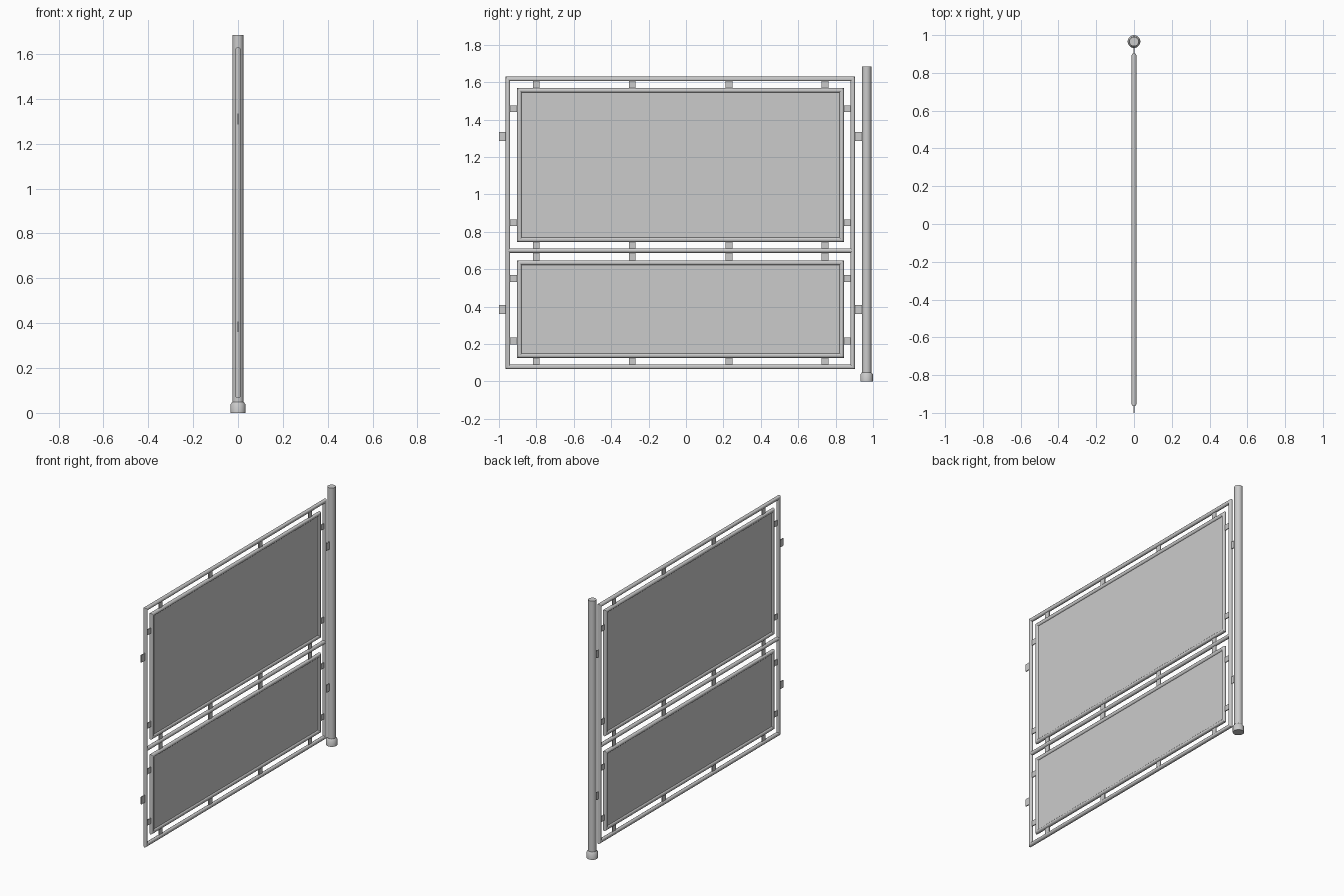
import bpy, bmesh, math

if "Cube" in bpy.data.objects:
    bpy.data.objects.remove(bpy.data.objects["Cube"])

R = 0.0125            # tube radius
SIDES = 12
OUT = (-0.965, 0.905, 0.065, 1.63)      # y0, y1, z0, z1 outer extents
UPPER = (-0.903, 0.845, 0.745, 1.57)
LOWER = (-0.903, 0.845, 0.126, 0.648)
MID_Z = 0.70
POST_Y = 0.966


def finish(name, bm, smooth=True):
    bmesh.ops.recalc_face_normals(bm, faces=bm.faces)
    me = bpy.data.meshes.new(name)
    bm.to_mesh(me)
    bm.free()
    ob = bpy.data.objects.new(name, me)
    bpy.context.collection.objects.link(ob)
    if smooth:
        bpy.ops.object.select_all(action='DESELECT')
        ob.select_set(True)
        bpy.context.view_layer.objects.active = ob
        bpy.ops.object.shade_smooth_by_angle(angle=math.radians(40))
    return ob


def skin(bm, rings, closed):
    n = len(rings[0])
    for i in range(len(rings) - (0 if closed else 1)):
        a, b = rings[i], rings[(i + 1) % len(rings)]
        for j in range(n):
            k = (j + 1) % n
            bm.faces.new((a[j], a[k], b[k], b[j]))
    if not closed:
        bm.faces.new(rings[0])
        bm.faces.new(rings[-1])


def angles(n):
    return [2 * math.pi * (j + 0.5) / n for j in range(n)]


def tube_frame(name, rect):
    """Round tube swept around a rectangle with mitred corners."""
    y0, y1, z0, z1 = rect
    bm = bmesh.new()
    rings = []
    for y, z, sy, sz in ((y0, z0, 1, 1), (y1, z0, -1, 1), (y1, z1, -1, -1), (y0, z1, 1, -1)):
        rings.append([bm.verts.new((R * math.sin(a),
                                    y + sy * R * (1 + math.cos(a)),
                                    z + sz * R * (1 + math.cos(a)))) for a in angles(SIDES)])
    skin(bm, rings, True)
    return finish(name, bm)


def boxes(name, items):
    """Several boxes (sx, sy, sz, y, z) in one object."""
    bm = bmesh.new()
    for sx, sy, sz, y, z in items:
        vs = bmesh.ops.create_cube(bm, size=1)['verts']
        bmesh.ops.scale(bm, vec=(sx, sy, sz), verts=vs)
        bmesh.ops.translate(bm, vec=(0, y, z), verts=vs)
    return finish(name, bm, False)


def lathe(name, profile, y, n):
    bm = bmesh.new()
    rings = [[bm.verts.new((r * math.cos(a), y + r * math.sin(a), z)) for a in angles(n)]
             for r, z in profile]
    skin(bm, rings, False)
    return finish(name, bm)


# outer frame and middle rail
tube_frame("outer_frame", OUT)
bm = bmesh.new()
skin(bm, [[bm.verts.new((R * math.sin(a), y, MID_Z + R * math.cos(a))) for a in angles(SIDES)]
          for y in (OUT[0] + R, OUT[1] - R)], False)
finish("middle_rail", bm)

# panels with their own tube frames
for name, rect in (("upper", UPPER), ("lower", LOWER)):
    y0, y1, z0, z1 = rect
    tube_frame(name + "_panel_frame", rect)
    boxes(name + "_panel", [(0.006, y1 - y0 - 2 * R, z1 - z0 - 2 * R, (y0 + y1) / 2, (z0 + z1) / 2)])

# thin tabs joining the panels to the frame
T, W, E = 0.006, 0.036, 0.006
tabs = []
for lo, hi in ((LOWER[3], MID_Z - R), (MID_Z + R, UPPER[2]),
               (OUT[2] + 2 * R, LOWER[2]), (UPPER[3], OUT[3] - 2 * R)):
    for y in (-0.80, -0.287, 0.23, 0.743):
        tabs.append((T, W, hi - lo + 2 * E, y, (lo + hi) / 2))
for lo, hi in ((OUT[0] + 2 * R, UPPER[0]), (UPPER[1], OUT[1] - 2 * R)):
    for z in (0.216, 0.55, 0.848, 1.458):
        tabs.append((T, hi - lo + 2 * E, W, (lo + hi) / 2, z))
boxes("panel_tabs", tabs)

# larger tabs joining the frame to the posts
boxes("post_tabs", [(T, hi - lo, 0.048, (lo + hi) / 2, z)
                    for lo, hi in ((-1.0, OUT[0] + E), (OUT[1] - E, POST_Y - 0.02))
                    for z in (0.384, 1.31)])

# post and base collar
lathe("post", [(0.0248, 0.0), (0.0248, 1.685)], POST_Y, 24)
lathe("post_base", [(0.0338, 0.0), (0.0338, 0.038), (0.026, 0.048)], POST_Y, 24)
